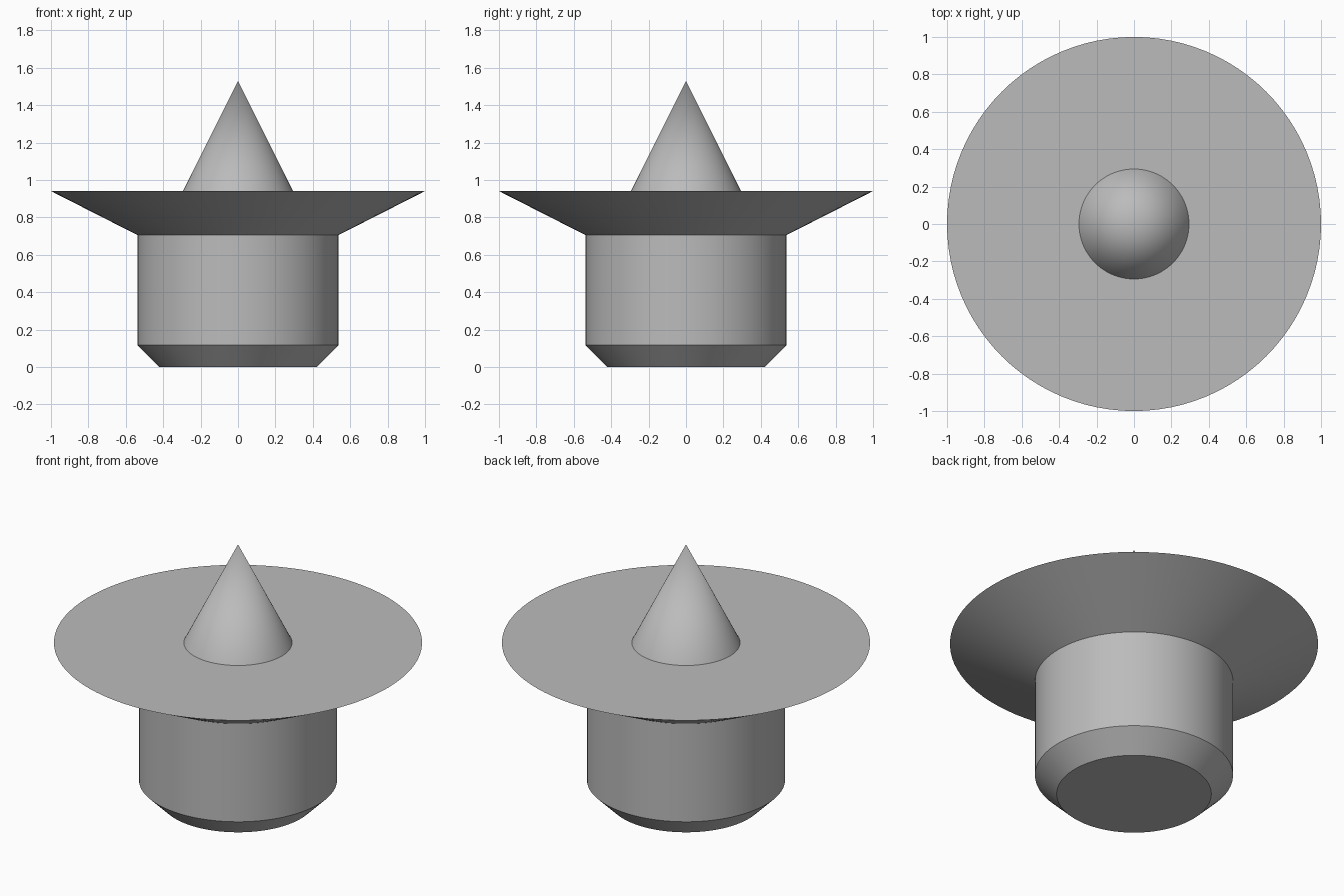
import bpy
import bmesh
import math

SEGMENTS = 96

cube = bpy.data.objects.get("Cube")
if cube:
    bpy.data.objects.remove(cube, do_unlink=True)

# Single plain grey finish
grey = bpy.data.materials.new("plain_grey")
grey.use_nodes = True
colour = (0.5, 0.5, 0.5, 1)
grey.diffuse_color = colour
grey.node_tree.nodes["Principled BSDF"].inputs["Base Color"].default_value = colour


def turn(name, profile, material):
    """Revolve a (radius, height) profile about z into a closed solid."""
    bm = bmesh.new()
    verts = [bm.verts.new((r, 0, z)) for r, z in profile]
    edges = [bm.edges.new(pair) for pair in zip(verts, verts[1:])]
    bmesh.ops.spin(bm, geom=verts + edges, cent=(0, 0, 0), axis=(0, 0, 1),
                   angle=math.tau, steps=SEGMENTS, use_merge=False)
    bmesh.ops.remove_doubles(bm, verts=bm.verts, dist=0.0005)
    bmesh.ops.recalc_face_normals(bm, faces=bm.faces)
    mesh = bpy.data.meshes.new(name)
    bm.to_mesh(mesh)
    bm.free()
    mesh.materials.append(material)
    obj = bpy.data.objects.new(name, mesh)
    bpy.context.collection.objects.link(obj)
    bpy.ops.object.select_all(action="DESELECT")
    obj.select_set(True)
    bpy.context.view_layer.objects.active = obj
    bpy.ops.object.shade_smooth_by_angle(angle=math.radians(20))
    return obj


# Chamfered plug, flared flange and pointed spike, turned as one solid
turn("flanged_plug_with_spike", [
    (0, 0),            # underside centre
    (0.42, 0),         # chamfer start
    (0.538, 0.118),    # plug wall
    (0.538, 0.706),    # flange root
    (1, 0.941),        # flange rim
    (0.294, 0.941),    # spike base
    (0, 1.53),         # spike tip
], grey)
